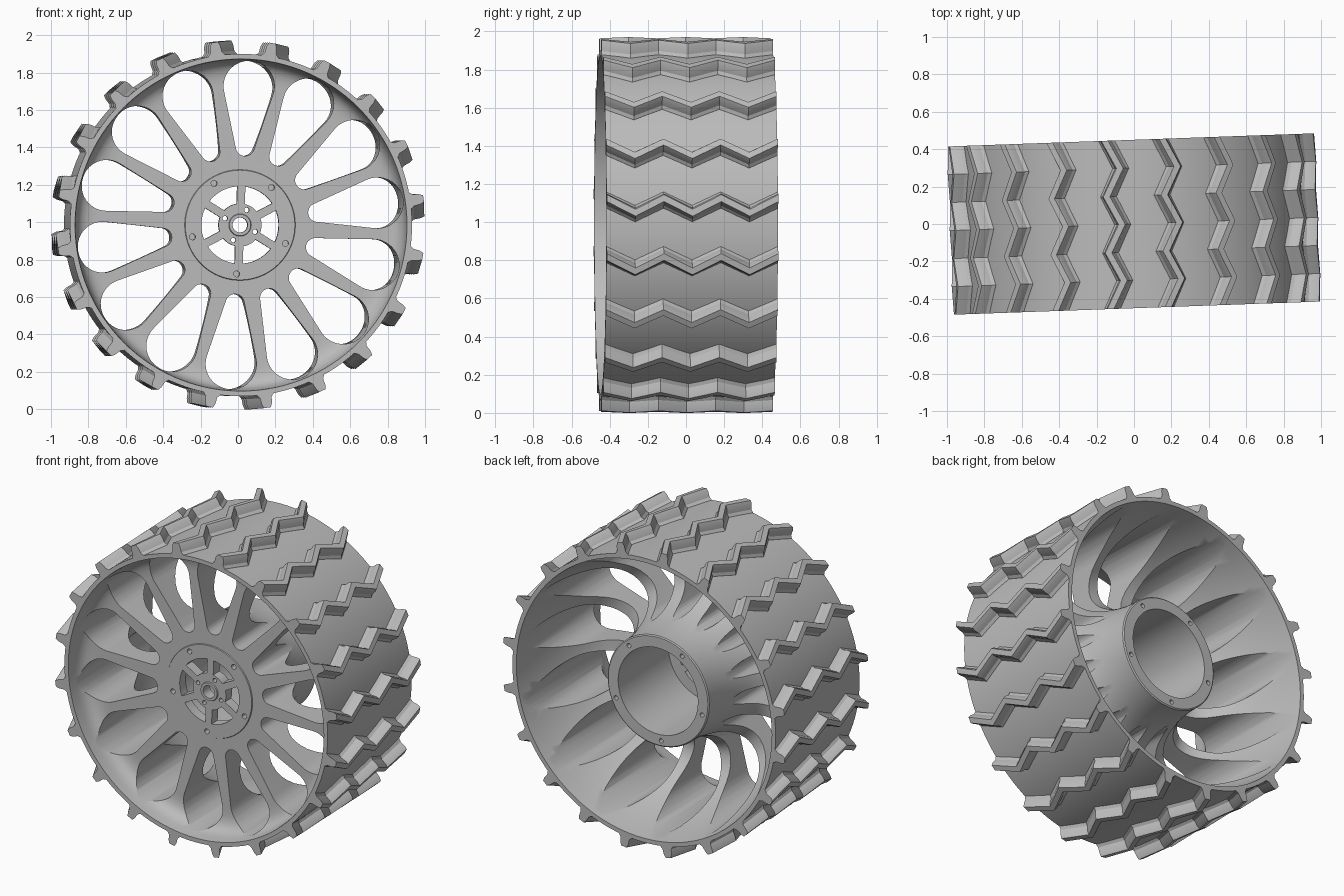
import bpy, bmesh
from math import sin, cos, pi, radians, asin
from mathutils import Vector, Matrix
from mathutils.geometry import interpolate_bezier

cube = bpy.data.objects.get("Cube")
if cube:
    bpy.data.objects.remove(cube, do_unlink=True)

HALF = 0.45      # half of the wheel width
RIM = 0.915      # outer rim radius
TIP = 0.987      # radius at the tread tips
PLACE = Matrix.Translation((0, 0, 0.985)) @ Matrix.Rotation(radians(2.05), 4, 'Z')

grey = bpy.data.materials.new("wheel_grey")
grey.use_nodes = True
grey.diffuse_color = (0.5, 0.5, 0.5, 1)
grey.node_tree.nodes["Principled BSDF"].inputs["Base Color"].default_value = (0.5, 0.5, 0.5, 1)


def finish(bm, name):
    bmesh.ops.recalc_face_normals(bm, faces=bm.faces)
    mesh = bpy.data.meshes.new(name)
    bm.to_mesh(mesh)
    bm.free()
    mesh.materials.append(grey)
    ob = bpy.data.objects.new(name, mesh)
    bpy.context.collection.objects.link(ob)
    return ob


def polar(r, a, y):
    return Vector((r * cos(a), y, r * sin(a)))


def bridge(bm, rows, closed):
    """Skin a list of closed vertex loops."""
    n = len(rows[0])
    pairs = list(zip(rows, rows[1:])) + ([(rows[-1], rows[0])] if closed else [])
    for a, b in pairs:
        for i in range(n):
            j = (i + 1) % n
            bm.faces.new((a[i], a[j], b[j], b[i]))
    if not closed:
        bm.faces.new(rows[0])
        bm.faces.new(rows[-1])


def curve(a, b, c, d, n=12):
    pts = interpolate_bezier(*[Vector((p[0], p[1], 0)) for p in (a, b, c, d)], n)
    return [(p.x, p.y) for p in pts]


def prism(bm, outline, y0, y1):
    """Extrude an (x, z) outline along the axle."""
    bridge(bm, [[bm.verts.new((x, y, z)) for x, z in outline] for y in (y0, y1)], False)


def arc(cx, r, a0, a1, n):
    return [(cx + r * cos(a0 + (a1 - a0) * i / n), r * sin(a0 + (a1 - a0) * i / n))
            for i in range(n + 1)]


def turned(outline, a):
    return [(x * cos(a) - z * sin(a), x * sin(a) + z * cos(a)) for x, z in outline]


def disc(bm, dist, a, r, y0, y1):
    prism(bm, turned(arc(dist, r, 0, 2 * pi * 15 / 16, 15), a), y0, y1)


# wheel body: rim, dished web and hub barrel as one turned section (radius, depth)
section = [(RIM, HALF), (RIM, -HALF)]
section += [(0.888, -HALF)] + curve((0.885, -0.43), (0.88, -0.33), (0.85, -0.3), (0.75, -0.3), 8)
section += [(0.296, -0.3), (0.293, -0.306), (0.06, -0.306), (0.057, -0.313), (0.04, -0.313)]
section += [(0.04, -0.24), (0.277, -0.24), (0.277, 0.3), (0.346, 0.3), (0.353, 0.294)]
section += curve((0.353, 0.25), (0.36, 0.0), (0.45, -0.17), (0.56, -0.17))
section += curve((0.56, -0.17), (0.72, -0.17), (0.84, 0.1), (0.888, HALF))[1:]
bm = bmesh.new()
SEG = 120
bridge(bm, [[bm.verts.new(polar(r, 2 * pi * k / SEG, y)) for r, y in section]
            for k in range(SEG)], True)
body = finish(bm, "wheel_body")

# cutters: spoke openings, hub windows and bolt holes
bm = bmesh.new()
r_in, r_out, d_in, d_out = 0.05, 0.136, 0.42, 0.744
tilt = pi / 2 + asin((r_out - r_in) / (d_out - d_in))
teardrop = arc(d_out, r_out, -tilt, tilt, 28) + arc(d_in, r_in, tilt, 2 * pi - tilt, 12)
for k in range(14):
    prism(bm, turned(teardrop, radians(86.3) + 2 * pi * k / 14), -0.7, 0.7)
w_out, w_in = radians(24), radians(19)
window = arc(0, 0.207, -w_out, w_out, 10) + arc(0, 0.115, w_in, -w_in, 6)
for k in range(6):
    prism(bm, turned(window, radians(-2 + 60 * k)), -0.5, -0.1)
for k in range(5):
    a = radians(50 + 72 * k)
    disc(bm, 0.262, a, 0.016, -0.5, -0.265)
    disc(bm, 0.315, a, 0.014, 0.24, 0.5)
for k in range(4):
    disc(bm, 0.088, radians(66 + 90 * k), 0.013, -0.5, -0.1)
cutter = finish(bm, "opening_cutter")
cutter.hide_render = True

cut = body.modifiers.new("openings", 'BOOLEAN')
cut.operation = 'DIFFERENCE'
cut.solver = 'EXACT'
cut.object = cutter
bpy.context.view_layer.objects.active = body
bpy.ops.object.modifier_apply(modifier=cut.name)
bpy.data.objects.remove(cutter, do_unlink=True)

# tread lugs: zigzag bars with a flared foot and a chamfered tip
half_profile = [(0.9, 0.046), (0.917, 0.043), (0.932, 0.031), (0.966, 0.027), (TIP, 0.018)]
profile = half_profile + [(r, -t) for r, t in reversed(half_profile)]
bm = bmesh.new()
for k in range(20):
    rows = []
    for s in range(7):
        a = radians(6 + 18 * k) + (0.039 if s % 2 == 0 else -0.039)
        y = -HALF + 2 * HALF * s / 6
        rows.append([bm.verts.new(polar(r, a + t / r, y)) for r, t in profile])
    bridge(bm, rows, False)
lugs = finish(bm, "tread_lugs")

# shading and placement
for ob, angle in ((body, 30), (lugs, 15)):
    bpy.ops.object.select_all(action='DESELECT')
    ob.select_set(True)
    bpy.context.view_layer.objects.active = ob
    bpy.ops.object.shade_smooth_by_angle(angle=radians(angle))
    ob.matrix_world = PLACE
